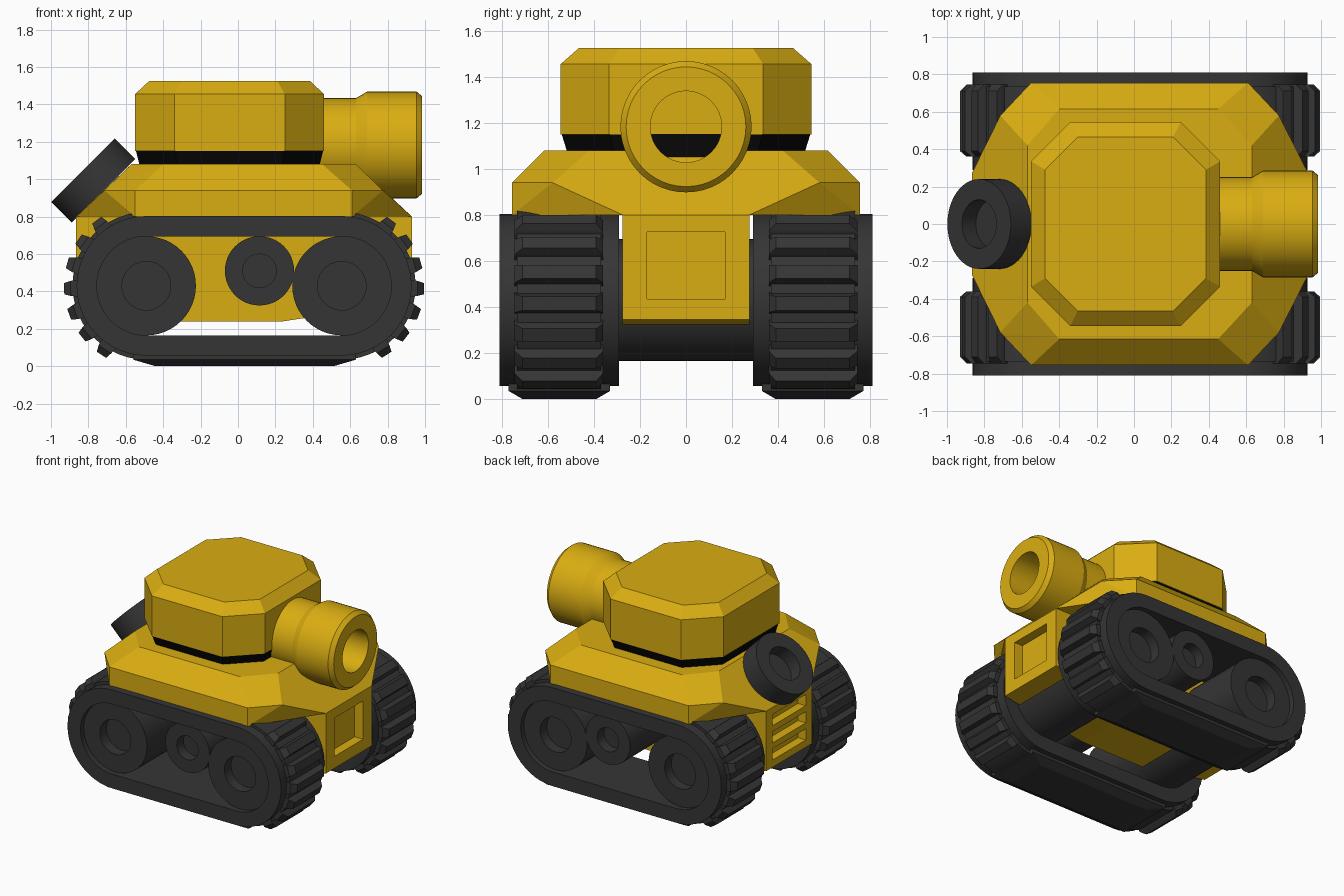
import bpy, bmesh
from math import pi, sin, cos, radians
from mathutils import Matrix, Vector

cube = bpy.data.objects.get("Cube")
if cube:
    bpy.data.objects.remove(cube)


def material(name, color):
    m = bpy.data.materials.new(name)
    m.use_nodes = True
    m.diffuse_color = (*color, 1)
    m.node_tree.nodes["Principled BSDF"].inputs["Base Color"].default_value = (*color, 1)
    return m


yellow = material("mustard_yellow", (0.70, 0.42, 0.006))
grey = material("dark_grey", (0.036, 0.036, 0.036))
black = material("black", (0.002, 0.002, 0.002))


def finish(name, bm, *mats, smooth=False):
    bmesh.ops.recalc_face_normals(bm, faces=bm.faces[:])
    me = bpy.data.meshes.new(name)
    bm.to_mesh(me)
    bm.free()
    for m in mats:
        me.materials.append(m)
    ob = bpy.data.objects.new(name, me)
    bpy.context.collection.objects.link(ob)
    bpy.ops.object.select_all(action='DESELECT')
    ob.select_set(True)
    bpy.context.view_layer.objects.active = ob
    if smooth:
        bpy.ops.object.shade_smooth_by_angle(angle=radians(30))
    return ob


def add_hull(bm, points):
    """Convex solid around the points, with flat faces merged."""
    verts = [bm.verts.new(p) for p in points]
    bmesh.ops.convex_hull(bm, input=verts)
    bmesh.ops.dissolve_limit(bm, angle_limit=radians(1), verts=bm.verts[:], edges=bm.edges[:])


def lathe(profile, matrix, steps=48):
    """Solid of revolution from (radius, height) pairs, closed by end caps."""
    bm = bmesh.new()
    rings = [[bm.verts.new(matrix @ Vector((r * cos(2 * pi * i / steps), r * sin(2 * pi * i / steps), h)))
              for i in range(steps)] for r, h in profile]
    for a, b in zip(rings, rings[1:]):
        for i in range(steps):
            j = (i + 1) % steps
            bm.faces.new((a[i], a[j], b[j], b[i]))
    bm.faces.new(rings[0])
    bm.faces.new(rings[-1])
    return bm


def octagon(x0, x1, y, cut, z):
    return [(x, s * w, z) for s in (-1, 1)
            for x, w in ((x0, y - cut), (x0 + cut, y), (x1 - cut, y), (x1, y - cut))]


def box(x0, x1, y0, y1, z0, z1):
    return [(x, y, z) for x in (x0, x1) for y in (y0, y1) for z in (z0, z1)]


# Wheel layout shared by the tracks and axles
REAR, FRONT, AXLE_Z = -0.49, 0.555, 0.43


def stadium(r, steps=24):
    pts = []
    for cx, start in ((FRONT, -pi / 2), (REAR, pi / 2)):
        pts += [(cx + r * cos(start + pi * i / steps), AXLE_Z + r * sin(start + pi * i / steps))
                for i in range(steps + 1)]
    return pts


def belt(bm, r_out, r_in, y0, y1):
    loops = [[bm.verts.new((x, y, z)) for x, z in stadium(r)]
             for r, y in ((r_out, y0), (r_out, y1), (r_in, y1), (r_in, y0))]
    n = len(loops[0])
    for k in range(4):
        a, b = loops[k], loops[(k + 1) % 4]
        for i in range(n):
            j = (i + 1) % n
            bm.faces.new((a[i], a[j], b[j], b[i]))


# Tracks: belt, raised tread band, tread bars and flat ground pad
for side, s in (("left", 1), ("right", -1)):
    name = "rear_side" if s > 0 else "near_side"
    bm = bmesh.new()
    belt(bm, 0.373, 0.265, s * 0.29, s * 0.81)
    belt(bm, 0.395, 0.36, s * 0.37, s * 0.735)
    finish(name + "_track_belt", bm, grey, smooth=True)

    bm = bmesh.new()
    for cx, d in ((REAR, -1), (FRONT, 1)):
        for k in range(-4, 4):
            a = radians(2 + 18.3 * k)
            out, along = Vector((d * cos(a), 0, -sin(a))), Vector((d * sin(a), 0, cos(a)))
            centre = Vector((cx, 0, AXLE_Z))
            pts = []
            for r, half, y0, y1 in ((0.37, 0.045, 0.36, 0.745), (0.405, 0.04, 0.36, 0.745),
                                    (0.44, 0.03, 0.39, 0.71)):
                pts += [centre + out * r + along * t * half + Vector((0, s * y, 0))
                        for t in (-1, 1) for y in (y0, y1)]
            # Keep the uppermost bar tucked under the deck
            if k == -4:
                continue
            bmesh.ops.convex_hull(bm, input=[bm.verts.new(p) for p in pts])
    finish(name + "_tread_bars", bm, grey)

    bm = bmesh.new()
    pad = box(-0.56, 0.63, s * 0.33, s * 0.77, 0.035, 0.08)
    pad += box(-0.44, 0.51, s * 0.39, s * 0.71, 0, 0)[::2]
    add_hull(bm, pad)
    finish(name + "_ground_pad", bm, grey)

# Wheels run across the full width, with a hub recess at each end
to_y = Matrix.Rotation(-pi / 2, 4, 'X')
for name, x, z, r, hub in (("rear_wheels", REAR, AXLE_Z, 0.265, 0.13),
                           ("front_wheels", FRONT, AXLE_Z, 0.265, 0.13),
                           ("support_rollers", 0.115, 0.51, 0.185, 0.09)):
    profile = [(hub, -0.69), (hub, -0.77), (r, -0.77), (r, 0.77), (hub, 0.77), (hub, 0.69)]
    finish(name, lathe(profile, Matrix.Translation((x, 0, z)) @ to_y), grey, smooth=True)

# Lower hull with a front hatch recess and rear vents
bm = bmesh.new()
side_profile = ((-0.865, 0.345), (-0.31, 0.24), (0.24, 0.24), (0.93, 0.345), (0.93, 0.82), (-0.865, 0.82))
add_hull(bm, [(x, y, min(z, 0.8)) for x, z in side_profile for y in (-0.275, 0.275)])
lower = finish("lower_hull", bm, yellow)

bm = bmesh.new()
recesses = [box(0.86, 1.0, -0.17, 0.17, 0.435, 0.725)]
recesses += [box(-1.0, -0.80, -0.2, 0.2, z, z + 0.085) for z in (0.40, 0.53, 0.66)]
for pts in recesses:
    add_hull(bm, pts)
cutter = finish("recess_cutter", bm, yellow)
cutter.hide_render = True
mod = lower.modifiers.new("recesses", 'BOOLEAN')
mod.object = cutter
mod.solver = 'EXACT'
bpy.context.view_layer.objects.active = lower
bpy.ops.object.modifier_apply(modifier=mod.name)
bpy.data.objects.remove(cutter)

# Upper hull: bevelled deck with sloping ends
bm = bmesh.new()
points = []
for s in (-1, 1):
    points += [(0.93, s * 0.275, 0.8), (0.61, s * 0.755, 0.8), (-0.55, s * 0.755, 0.8), (-0.865, s * 0.275, 0.8),
               (0.775, s * 0.58, 0.94), (0.61, s * 0.755, 0.94), (-0.55, s * 0.755, 0.94), (-0.715, s * 0.58, 0.94),
               (0.63, s * 0.42, 1.08), (0.45, s * 0.615, 1.08), (-0.4, s * 0.615, 1.08), (-0.57, s * 0.42, 1.08)]
add_hull(bm, points)
finish("upper_hull", bm, yellow)

# Turret and its black collar
bm = bmesh.new()
add_hull(bm, octagon(-0.55, 0.46, 0.545, 0.21, 1.15) + octagon(-0.55, 0.46, 0.545, 0.21, 1.455)
         + octagon(-0.475, 0.385, 0.465, 0.175, 1.525))
finish("turret", bm, yellow)
bm = bmesh.new()
add_hull(bm, octagon(-0.525, 0.435, 0.515, 0.2, 1.07) + octagon(-0.545, 0.455, 0.54, 0.21, 1.15))
finish("turret_collar", bm, black)

# Gun barrel: bored muzzle, the lower part of the bore floor is black
bore_floor = 0.66
profile = [(0.25, 0.4), (0.25, 0.63), (0.285, 0.69), (0.285, 0.955), (0.26, 0.985),
           (0.155, 0.985), (0.155, bore_floor)]
bm = lathe(profile, Matrix.Translation((0, 0, 1.183)) @ Matrix.Rotation(pi / 2, 4, 'Y'))
floor = [f for f in bm.faces if all(abs(v.co.x - bore_floor) < 0.001 for v in f.verts)]
geom = floor + [e for f in floor for e in f.edges] + [v for f in floor for v in f.verts]
bmesh.ops.bisect_plane(bm, geom=geom, plane_co=(0, 0, 1.152), plane_no=(0, 0, 1))
for f in bm.faces:
    if all(abs(v.co.x - bore_floor) < 0.001 for v in f.verts) and f.calc_center_median().z < 1.152:
        f.material_index = 1
finish("gun_barrel", bm, yellow, black, smooth=True)

# Tilted exhaust pipe on the rear slope
profile = [(0.24, -0.08), (0.24, 0.075), (0.13, 0.075), (0.13, -0.03)]
bm = lathe(profile, Matrix.Translation((-0.775, 0, 0.995)) @ Matrix.Rotation(-pi / 4, 4, 'Y'))
finish("exhaust_pipe", bm, grey, smooth=True)
